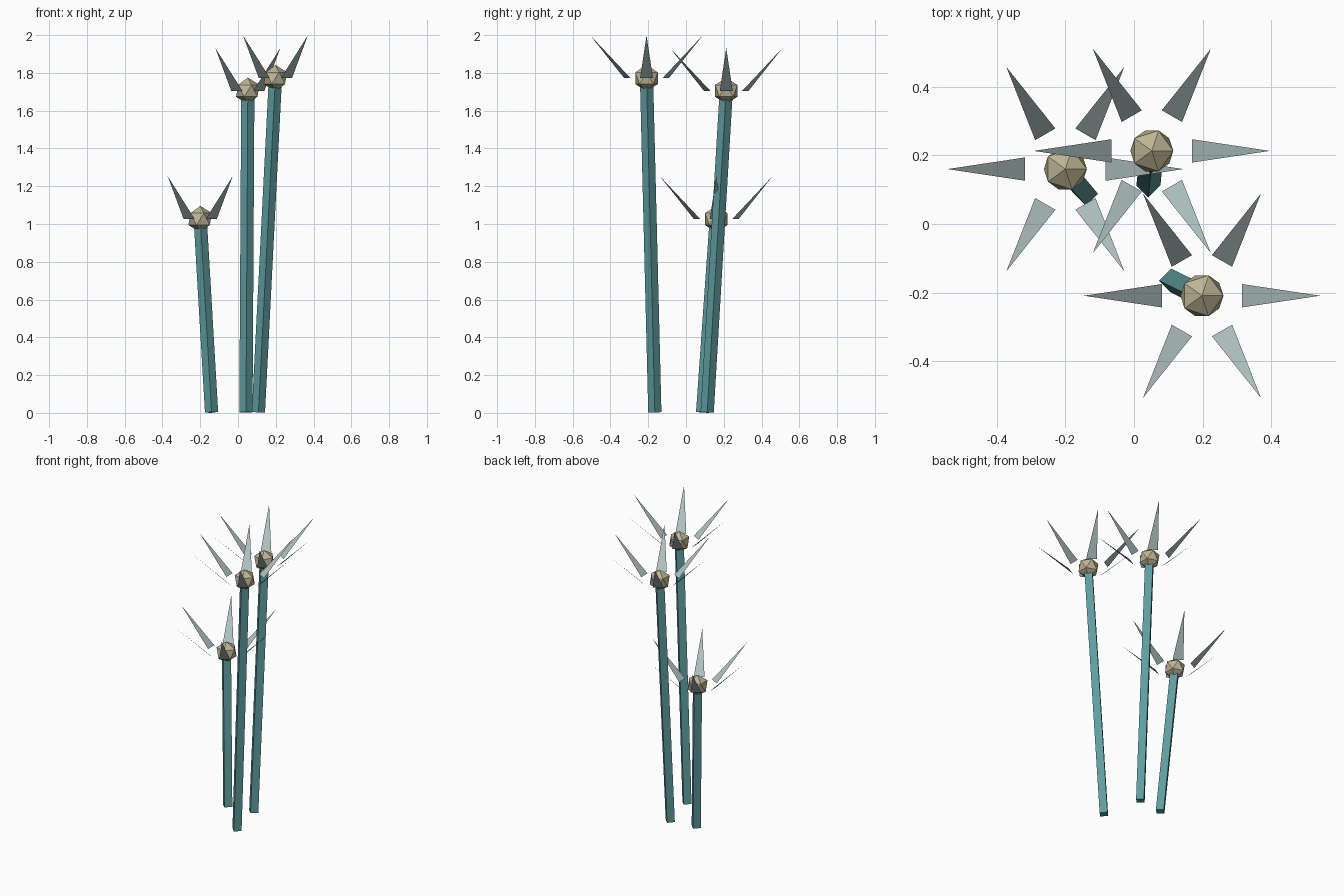
import bpy
import bmesh
from math import cos, sin, tau
from mathutils import Vector

cube = bpy.data.objects.get("Cube")
if cube:
    bpy.data.objects.remove(cube, do_unlink=True)


def material(name, rgb):
    mat = bpy.data.materials.new(name)
    mat.use_nodes = True
    colour = (*rgb, 1)
    mat.diffuse_color = colour
    mat.node_tree.nodes["Principled BSDF"].inputs["Base Color"].default_value = colour
    return mat


teal = material("stem_teal", (0.114, 0.342, 0.352))
tan = material("head_tan", (0.52, 0.46, 0.30))
pale = material("petal_pale_grey_green", (0.42, 0.53, 0.52))


def add_object(name, bm, mat):
    mesh = bpy.data.meshes.new(name)
    bm.to_mesh(mesh)
    bm.free()
    mesh.materials.append(mat)
    obj = bpy.data.objects.new(name, mesh)
    bpy.context.collection.objects.link(obj)
    return obj


def stem(name, foot, top, radius=0.035):
    # Four-sided closed prism, edges facing the axes
    bm = bmesh.new()
    axis = (top - foot).normalized()
    spin = Vector((0, 0, 1)).rotation_difference(axis)
    rings = []
    for end in (foot, top):
        rings.append([bm.verts.new(end + spin @ Vector((radius * cos(tau * i / 4),
                                                        radius * sin(tau * i / 4), 0)))
                      for i in range(4)])
    low, high = rings
    for i in range(4):
        j = (i + 1) % 4
        bm.faces.new((low[i], low[j], high[j], high[i]))
    bm.faces.new(low[::-1])
    bm.faces.new(high)
    add_object(name, bm, teal)


def head(name, centre):
    # Faceted ball
    bm = bmesh.new()
    bmesh.ops.create_icosphere(bm, subdivisions=1, radius=0.07)
    add_object(name, bm, tan).location = centre


def petals(name, centre, inner=0.117, outer=0.344, half=0.034):
    # Six thin triangles rising outward at 45 degrees
    bm = bmesh.new()
    for i in range(6):
        a = tau * i / 6
        out, side = Vector((cos(a), sin(a), 0)), Vector((-sin(a), cos(a), 0))
        tip = out * outer + Vector((0, 0, outer - inner))
        corners = (out * inner - side * half, tip, out * inner + side * half)
        bm.faces.new([bm.verts.new(c) for c in corners])
    add_object(name, bm, pale).location = centre


# Three flowers: foot of the stem and centre of the head
flowers = {
    "short": ((-0.14, 0.088, 0.003), (-0.2, 0.16, 1.026)),
    "back": ((0.042, 0.112, 0.003), (0.052, 0.213, 1.705)),
    "tall": ((0.108, -0.165, 0.003), (0.198, -0.209, 1.772)),
}
for label, (foot, top) in flowers.items():
    foot, top = Vector(foot), Vector(top)
    stem(label + "_stem", foot, top)
    head(label + "_head", top)
    petals(label + "_petals", top)
